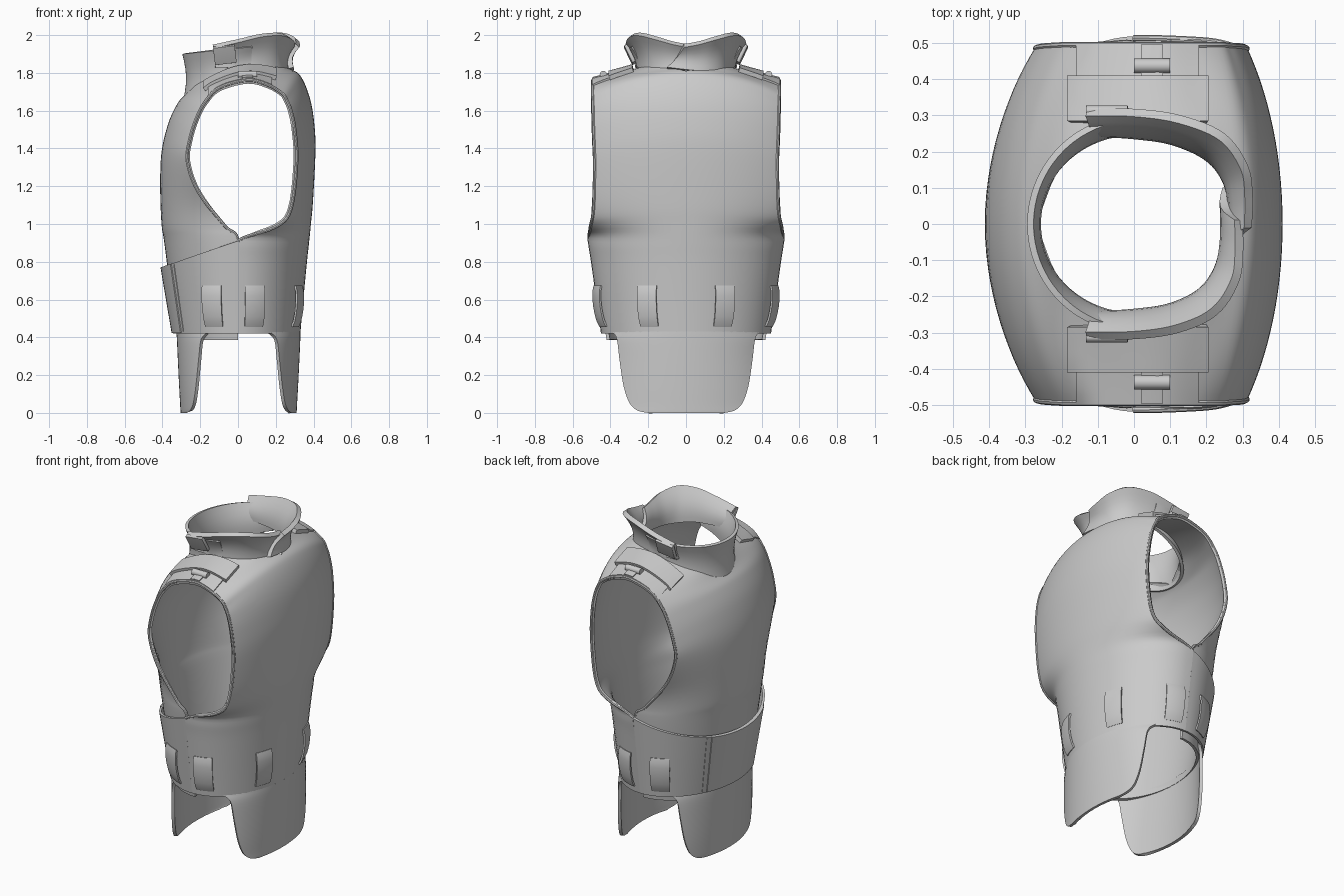
import bpy
from math import sin, cos, acos, radians, pi
from mathutils import Vector
from mathutils.bvhtree import BVHTree

if "Cube" in bpy.data.objects:
    bpy.data.objects.remove(bpy.data.objects["Cube"])


def spline(pts, n):
    """Catmull-Rom resampling of tuples of any size."""
    out = []
    for i in range(len(pts) - 1):
        a, b, c, d = (pts[max(i - 1, 0)], pts[i], pts[i + 1], pts[min(i + 2, len(pts) - 1)])
        for k in range(n):
            t = k / n
            out.append(tuple(q + .5 * t * (r - p + t * (2 * p - 5 * q + 4 * r - s + t * (3 * (q - r) + s - p)))
                             for p, q, r, s in zip(a, b, c, d)))
    return out + [tuple(pts[-1])]


def finish(ob, mirror=False, thick=0):
    if mirror:
        m = ob.modifiers.new("mirror", 'MIRROR')
        m.use_axis = (False, True, False)
        m.merge_threshold = .0005
    if thick:
        s = ob.modifiers.new("thickness", 'SOLIDIFY')
        s.thickness, s.offset = thick, -1
    bpy.ops.object.select_all(action='DESELECT')
    ob.select_set(True)
    bpy.context.view_layer.objects.active = ob
    bpy.ops.object.convert(target='MESH')
    bpy.ops.object.shade_smooth_by_angle(angle=radians(40))


def grid(name, rows, mirror=False, thick=.018):
    """Sheet from rows of points; outward = along row x row to row."""
    w = len(rows[0])
    verts = [tuple(p) for r in rows for p in r]
    faces = [(i * w + j, i * w + j + 1, (i + 1) * w + j + 1, (i + 1) * w + j)
             for i in range(len(rows) - 1) for j in range(w - 1)]
    me = bpy.data.meshes.new(name)
    me.from_pydata(verts, [], faces)
    ob = bpy.data.objects.new(name, me)
    bpy.context.collection.objects.link(ob)
    finish(ob, mirror, thick)
    return verts, faces


def section(row, n=14):
    """Half cross-section from the centre (or neck) point to the side edge."""
    ix, iy, iz, ex, ey, ez = row
    iy = max(iy, 0)
    w = min(1, iy / .2)
    am = acos(min(.98, max(0, ex / ix))) if abs(ix) > .01 else 1
    pts = []
    for k in range(n + 1):
        s = k / n
        a = am * s
        p = Vector((ix * cos(a), iy + (ey - iy) * sin(a) / sin(am), iz + (ez - iz) * s * s))
        q = Vector((ix, iy, iz)).lerp(Vector((ex, ey, ez)), s)
        pts.append(p.lerp(q, w))
    return pts


# Main shell: front hem, up over the shoulders, down to the back hem
body = [(.33, 0, .42, 0, .45, .42), (.346, 0, .6, 0, .475, .6), (.365, 0, .8, 0, .503, .8),
        (.376, 0, .9, 0, .519, .91), (.386, 0, 1.0, .20, .512, .985), (.397, 0, 1.12, .28, .495, 1.08),
        (.41, 0, 1.38, .31, .49, 1.33), (.405, 0, 1.52, .30, .495, 1.5), (.385, 0, 1.65, .28, .497, 1.6),
        (.345, 0, 1.76, .26, .498, 1.65), (.30, 0, 1.81, .235, .5, 1.69), (.21, .19, 1.83, .16, .5, 1.735),
        (0, .255, 1.82, .05, .5, 1.76), (-.2, .18, 1.75, -.10, .5, 1.72), (-.285, 0, 1.68, -.175, .5, 1.645),
        (-.325, 0, 1.63, -.22, .498, 1.56), (-.37, 0, 1.53, -.255, .495, 1.45),
        (-.405, 0, 1.38, -.268, .49, 1.33), (-.412, 0, 1.2, -.21, .492, 1.17),
        (-.405, 0, 1.0, -.07, .502, .99), (-.39, 0, .9, 0, .502, .91),
        (-.352, 0, .6, 0, .455, .6), (-.322, 0, .385, 0, .42, .385)]
rows = [section(r) for r in spline(body, 5)]
verts, faces = grid("vest_shell", rows, mirror=True)
tree = BVHTree.FromPolygons(verts, faces)

# Armhole binding along the free edge
for side in (1, -1):
    cu = bpy.data.curves.new("armhole_binding", 'CURVE')
    cu.dimensions, cu.bevel_depth, cu.bevel_resolution = '3D', .009, 2
    edge = [r[-1] for r in rows[15:101]]
    sp = cu.splines.new('POLY')
    sp.points.add(len(edge) - 1)
    for p, e in zip(sp.points, edge):
        p.co = (e.x, side * (e.y - .006), e.z, 1)
    ob = bpy.data.objects.new("armhole_binding", cu)
    bpy.context.collection.objects.link(ob)
    finish(ob)

# Hanging front and back flaps
flap = [(.31, 0, 0, .285, .2, 0), (.311, 0, .012, .268, .255, .012), (.313, 0, .05, .25, .298, .05),
        (.318, 0, .14, .235, .33, .14), (.325, 0, .28, .22, .352, .28),
        (.33, 0, .39, .205, .366, .39), (.331, 0, .43, .165, .39, .43)]
grid("front_flap", [section(r) for r in spline(flap, 4)], mirror=True)
back = [(-r[0] * .98, 0, r[2], -r[3] * .95, r[4], r[5]) for r in reversed(flap)]
grid("back_flap", [section(r) for r in spline(back, 4)], mirror=True)


def waist(a, z, off=0):
    ax = .33 + .09 * (z - .42) if cos(a) > 0 else .345 + .17 * (z - .42)
    return Vector(((ax + off) * cos(a), (.45 + .14 * (z - .42) + off) * sin(a), z))


def patch(name, a0, a1, zlo, ztop, off, mirror=False, thick=.014, n=8, m=8):
    """Piece lying on the waist between two angles; off(t) is its stand-off."""
    pts = []
    for i in range(m + 1):
        t = i / m
        pts.append([])
        for j in range(n + 1):
            a = radians(a0 + (a1 - a0) * j / n)
            pts[-1].append(waist(a, zlo + (ztop(a) - zlo) * t, off(t)))
    grid(name, pts, mirror, thick)


# Waist band wrapping round the back with its slanted top edge
slant = lambda a: .91 + .14 * min(cos(a), 0)
patch("waist_band", 90, 270, .42, slant, lambda t: 0, n=48)
patch("band_overlap", 150, 210, .422, slant, lambda t: .006, n=16)
patch("band_seam", 146, 147, .43, lambda a: slant(a) - .01, lambda t: .003, True, .004, n=1)

# Belt loops on front and sides
for mid, half in ((25, 6.5), (75.5, 8.5), (111, 8)):
    patch("belt_loop", mid - half, mid + half, .455, lambda a: .675,
          lambda t: .006 + .018 * sin(pi * t) ** .6, True, .01)


def draped(name, x0, x1, y0, y1, off, thick):
    """Rectangle dropped on to the shoulder surface."""
    pts = []
    for i in range(9):
        y = y0 + (y1 - y0) * i / 8
        pts.append([])
        for j in range(21):
            x = x0 + (x1 - x0) * j / 20
            hit = tree.ray_cast(Vector((x, y, 3)), Vector((0, 0, -1)))[0]
            pts[-1].append((x, y, (hit.z if hit else 1.7) + off))
    grid(name, pts, True, thick)


# Shoulder overlap, pad, and tubular buckle
draped("shoulder_overlap", -.16, .18, .29, .497, .011, .014)
draped("shoulder_pad", -.185, .205, .285, .41, .028, .024)
draped("buckle_strap", .02, .08, .41, .495, .017, .01)
for side in (1, -1):
    bpy.ops.mesh.primitive_cylinder_add(vertices=20, radius=.02, depth=.1,
                                        location=(.05, side * .437, 1.79), rotation=(0, pi / 2, 0))
    bpy.context.object.name = "shoulder_buckle"
    finish(bpy.context.object)

# Low neck stand around the back
stand = []
for i in range(7):
    t = i / 6
    stand.append([])
    for j in range(41):
        a = radians(75 + 210 * j / 40)
        c = cos(a)
        lo, hi = 1.775 + .12 * c, 1.93 + .03 * c
        k = 1 - .06 * sin(pi * t)
        stand[-1].append(((.29 + .005 * t) * k * c, (.265 + .035 * t) * k * sin(a), lo + (hi - lo) * t))
grid("neck_stand", stand)

# Two flared collar wings overlapping at the front: top x y z, bottom x y z
wing = [(.325, -.01, 1.935, .295, -.10, 1.83), (.328, .07, 1.95, .295, .03, 1.815),
        (.315, .16, 1.975, .27, .13, 1.81), (.25, .25, 1.997, .21, .20, 1.81),
        (.13, .30, 1.99, .11, .245, 1.82), (0, .318, 1.96, 0, .262, 1.825),
        (-.13, .318, 1.93, -.12, .27, 1.83)]
for name, side, k in (("collar_wing_outer", 1, 1), ("collar_wing_inner", -1, .92)):
    path = spline(wing, 6)
    if side < 0:
        path.reverse()
    pts = []
    for i in range(7):
        t = i / 6
        pts.append([])
        for p in path:
            top, low = Vector(p[:3]), Vector(p[3:])
            q = low.lerp(top, t) - Vector((low.x, low.y, 0)) * .07 * sin(pi * t)
            kk = 1 + (k - 1) * min(1, max(0, q.x / .25))
            pts[-1].append((q.x * kk, q.y * side, q.z))
    grid(name, pts, thick=.028)

# Fastening tabs on the collar sides
for side in (1, -1):
    bpy.ops.mesh.primitive_cube_add(size=1, location=(-.07, side * .296, 1.897),
                                    rotation=(-side * .45, -.12, 0))
    tab = bpy.context.object
    tab.name = "collar_tab"
    tab.scale = (.115, .022, .1)
    b = tab.modifiers.new("bevel", 'BEVEL')
    b.width, b.segments = .006, 2
    finish(tab)
